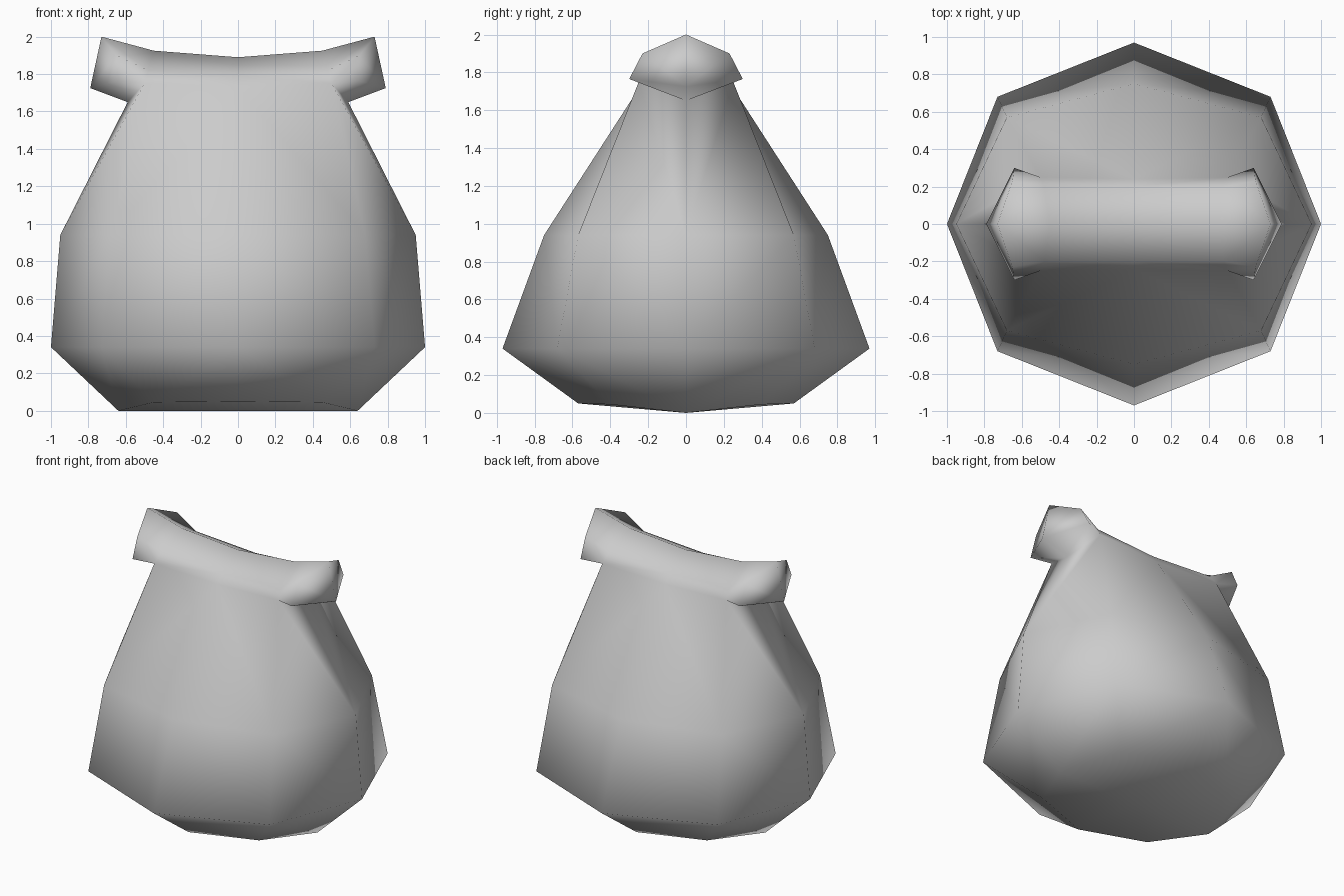
import bpy
import bmesh

old = bpy.data.objects.get("Cube")
if old:
    bpy.data.objects.remove(old, do_unlink=True)

grey = bpy.data.materials.new("sack_grey")
grey.use_nodes = True
colour = (0.6, 0.6, 0.6, 1)
grey.diffuse_color = colour
grey.node_tree.nodes["Principled BSDF"].inputs["Base Color"].default_value = colour

bm = bmesh.new()


def row(*points):
    return [bm.verts.new(p) for p in points]


def strip(lower, upper):
    """Bridge two rows of equal length with quads."""
    for i in range(len(lower) - 1):
        bm.faces.new((lower[i], lower[i + 1], upper[i + 1], upper[i]))


# One quarter of the sack body: side, corner and middle point of each level
foot = row((0.64, 0, 0), (0.45, 0.4, 0.045), (0, 0.57, 0.05))
belly = row((1, 0, 0.34), (0.73, 0.68, 0.34), (0, 0.97, 0.34))
waist = row((0.95, 0, 0.94), (0.68, 0.57, 0.94), (0, 0.75, 0.94))
neck = row((0.59, 0, 1.65), (0.5, 0.25, 1.75), (0, 0.24, 1.73))
for lower, upper in ((foot, belly), (belly, waist), (waist, neck)):
    strip(lower, upper)

# Underside
base = bm.verts.new((0, 0, 0))
bm.faces.new((base, foot[2], foot[1], foot[0]))

# Rolled top between the ears
roll = row((0.48, 0.2, 1.82), (0, 0.2, 1.79))
ridge = row((0.45, 0, 1.925), (0, 0, 1.89))
strip(neck[1:], roll)
strip(roll, ridge)

# Flared ear at the end of the roll, with its end cap
inner = [neck[0], neck[1], roll[0], ridge[0]]
outer = row((0.79, 0, 1.725), (0.64, 0.3, 1.765), (0.65, 0.23, 1.9), (0.73, 0, 2))
strip(inner, outer)
bm.faces.new(outer)

for face in bm.faces:
    face.smooth = True
mesh = bpy.data.meshes.new("sack")
bm.to_mesh(mesh)
bm.free()
mesh.materials.append(grey)

# Mirror the quarter to all four sides
sack = bpy.data.objects.new("sack", mesh)
bpy.context.collection.objects.link(sack)
mirror = sack.modifiers.new("mirror", "MIRROR")
mirror.use_axis = (True, True, False)
mirror.use_clip = True
